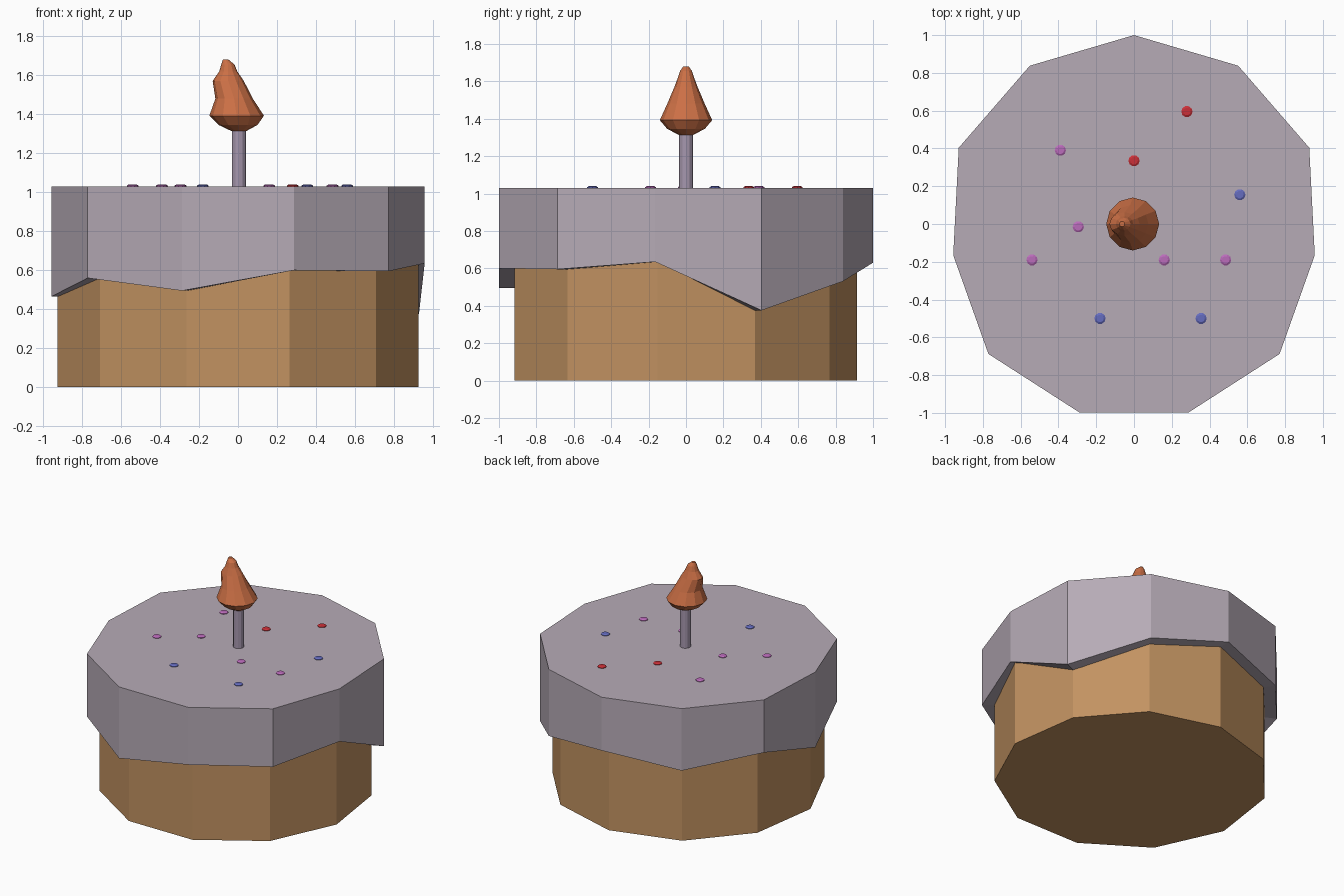
import bpy, math
from math import sin, cos, pi

if "Cube" in bpy.data.objects:
    bpy.data.objects.remove(bpy.data.objects["Cube"])


def material(name, rgb):
    m = bpy.data.materials.new(name)
    m.diffuse_color = (*rgb, 1)
    m.use_nodes = True
    m.node_tree.nodes["Principled BSDF"].inputs["Base Color"].default_value = m.diffuse_color
    return m


def build(name, verts, faces, mat):
    me = bpy.data.meshes.new(name)
    me.from_pydata(verts, [], faces)
    me.materials.append(mat)
    ob = bpy.data.objects.new(name, me)
    bpy.context.collection.objects.link(ob)
    return ob


def loft(name, rings, mat):
    # skin a list of equal-sized rings (bottom to top) and cap both ends
    n = len(rings[0])
    verts = [v for r in rings for v in r]
    faces = [(k * n + i, k * n + (i + 1) % n, (k + 1) * n + (i + 1) % n, (k + 1) * n + i)
             for k in range(len(rings) - 1) for i in range(n)]
    faces.append(tuple(reversed(range(n))))
    faces.append(tuple(range(len(verts) - n, len(verts))))
    return build(name, verts, faces, mat)


def ring(n, x, y, z, rx, ry, phase=0.0):
    return [(x + rx * cos(phase + 2 * pi * i / n), y + ry * sin(phase + 2 * pi * i / n), z)
            for i in range(n)]


icing_mat = material("icing", (0.47, 0.41, 0.47))
cake_mat = material("sponge", (0.54, 0.29, 0.12))
flame_mat = material("flame", (0.60, 0.16, 0.06))
candle_mat = material("candle", (0.38, 0.31, 0.42))
red = material("red", (0.60, 0.03, 0.04))
pink = material("pink", (0.50, 0.15, 0.50))
blue = material("blue", (0.13, 0.15, 0.52))

# cake body: eleven-sided drum, first corner at the back
CY = -0.02
loft("cake_body", [ring(11, 0, CY, z, 0.935, 0.935, pi / 2) for z in (0, 0.85)], cake_mat)

# icing: wider shell with an uneven lower edge (counter-clockwise from the back corner)
TOP = 1.03
drip = [0.63, 0.565, 0.635, 0.465, 0.56, 0.495, 0.60, 0.595, 0.635, 0.375, 0.53]
outer = [(max(-0.957, min(0.957, x)), y, z) for x, y, z in ring(11, 0, CY, TOP, 1.02, 1.02, pi / 2)]
inner = ring(11, 0, CY, TOP, 0.925, 0.925, pi / 2)
loft("icing", [[(x, y, 0.8) for x, y, z in inner],
               [(x, y, d) for (x, y, z), d in zip(inner, drip)],
               [(x, y, d) for (x, y, z), d in zip(outer, drip)],
               outer], icing_mat)

# candle
loft("candle", [ring(12, 0.005, 0, z, 0.037, 0.037) for z in (1.0, 1.34)], candle_mat)

# flame: leaning teardrop (z, centre x, radius x, radius y)
profile = [(1.312, 0.005, 0.035, 0.035), (1.345, 0.0, 0.10, 0.10), (1.392, -0.007, 0.14, 0.14),
           (1.48, -0.02, 0.096, 0.10), (1.57, -0.05, 0.080, 0.062), (1.62, -0.05, 0.046, 0.043),
           (1.655, -0.052, 0.034, 0.032), (1.68, -0.063, 0.014, 0.014)]
loft("flame", [ring(12, cx, 0, z, rx, ry) for z, cx, rx, ry in profile], flame_mat)

# sprinkles: small flat dots on the icing
dots = {red: [(0.28, 0.595), (0, 0.335)],
        pink: [(-0.39, 0.39), (-0.295, -0.015), (-0.54, -0.19), (0.16, -0.19), (0.485, -0.19)],
        blue: [(0.56, 0.155), (-0.18, -0.50), (0.355, -0.50)]}
for mat, spots in dots.items():
    for i, (x, y) in enumerate(spots):
        loft(f"sprinkle_{mat.name}_{i + 1}",
             [ring(10, x, y, 1.02, 0.03, 0.03), ring(10, x, y, 1.034, 0.03, 0.03),
              ring(10, x, y, 1.04, 0.02, 0.02)], mat)
